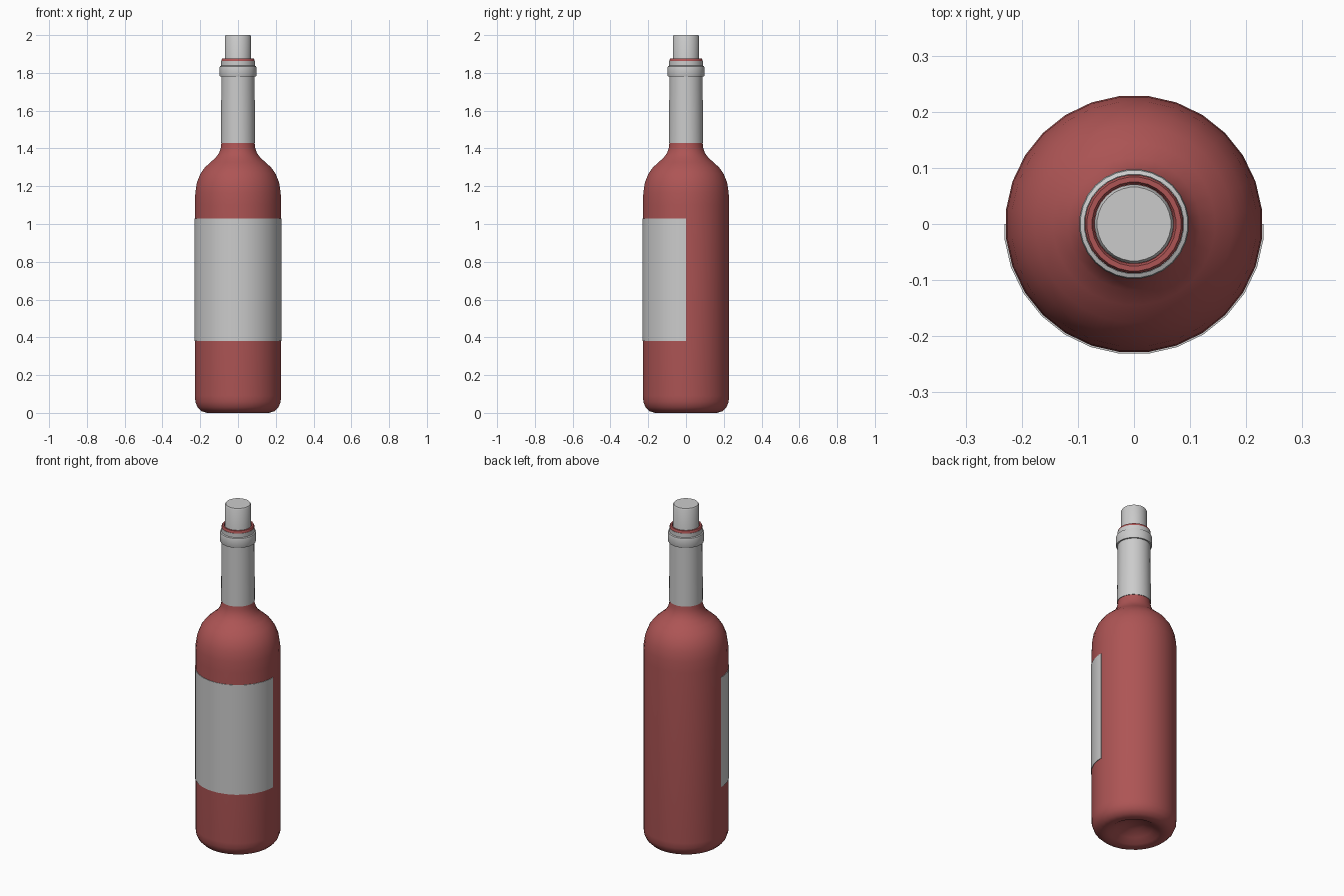
import bpy, bmesh
from math import pi, cos, sin, radians

if "Cube" in bpy.data.objects:
    bpy.data.objects.remove(bpy.data.objects["Cube"])

SIDES = 28
STEP = 2 * pi / SIDES


def finish(name, bm, angle=40, mat=None):
    bmesh.ops.recalc_face_normals(bm, faces=bm.faces)
    mesh = bpy.data.meshes.new(name)
    bm.to_mesh(mesh)
    bm.free()
    obj = bpy.data.objects.new(name, mesh)
    bpy.context.collection.objects.link(obj)
    if mat:
        mesh.materials.append(mat)
    bpy.ops.object.select_all(action='DESELECT')
    obj.select_set(True)
    bpy.context.view_layer.objects.active = obj
    bpy.ops.object.shade_smooth_by_angle(angle=radians(angle))
    return obj


def lathe(name, profile, closed=False, angle=40, mat=None):
    """Revolve (radius, z) points around z; radius 0 makes a pole."""
    bm = bmesh.new()
    rings = []
    for r, z in profile:
        if r == 0:
            rings.append([bm.verts.new((0, 0, z))] * SIDES)
        else:
            rings.append([bm.verts.new((r * cos((i + .5) * STEP), r * sin((i + .5) * STEP), z))
                          for i in range(SIDES)])
    pairs = list(zip(rings, rings[1:]))
    if closed:
        pairs.append((rings[-1], rings[0]))
    for a, b in pairs:
        for i in range(SIDES):
            j = (i + 1) % SIDES
            corners = list(dict.fromkeys((a[i], a[j], b[j], b[i])))
            bm.faces.new(corners)
    return finish(name, bm, angle, mat)


glass = bpy.data.materials.new("red_glass")
glass.diffuse_color = (0.42, 0.09, 0.09, 1)
glass.use_nodes = True
glass.node_tree.nodes["Principled BSDF"].inputs["Base Color"].default_value = glass.diffuse_color

# Bottle: dimpled base, straight body, rounded shoulder, neck and rolled lip
lathe("bottle", [
    (0, .06), (.05, .054), (.10, .03), (.135, .008), (.165, 0), (.195, .009),
    (.216, .03), (.227, .058), (.2295, .09), (.2295, 1.10), (.2275, 1.165),
    (.219, 1.22), (.201, 1.265), (.176, 1.30), (.145, 1.328), (.118, 1.352),
    (.100, 1.378), (.091, 1.405), (.0875, 1.44), (.083, 1.75), (.083, 1.84),
    (.088, 1.855), (.088, 1.868), (.084, 1.875), (.075, 1.875), (.071, 1.868),
    (.071, 1.80)], angle=60, mat=glass)

# Foil sleeve with the raised band round the neck
lathe("neck_foil", [
    (.086, 1.43), (.0915, 1.43), (.088, 1.78), (.096, 1.78), (.098, 1.785),
    (.098, 1.828), (.096, 1.835), (.0895, 1.838), (.0895, 1.862), (.082, 1.862)],
    closed=True)

# Cork
lathe("cork", [(0, 1.78), (.0695, 1.78), (.0705, 1.992), (.066, 2.0), (0, 2.0)], angle=30)

# Paper label wrapped round the front half
bm = bmesh.new()
half = SIDES // 2
angles = [pi] + [pi + (i + .5) * STEP for i in range(half)] + [2 * pi]
columns = []
for k, a in enumerate(angles):
    scale = cos(STEP / 2) if k in (0, len(angles) - 1) else 1
    loop = []
    for r, z in ((.229, .38), (.2325, .38), (.2325, 1.03), (.229, 1.03)):
        loop.append(bm.verts.new((r * scale * cos(a), r * scale * sin(a), z)))
    columns.append(loop)
for a, b in zip(columns, columns[1:]):
    for i in range(4):
        j = (i + 1) % 4
        bm.faces.new((a[i], b[i], b[j], a[j]))
bm.faces.new(columns[0])
bm.faces.new(columns[-1])
finish("front_label", bm)
